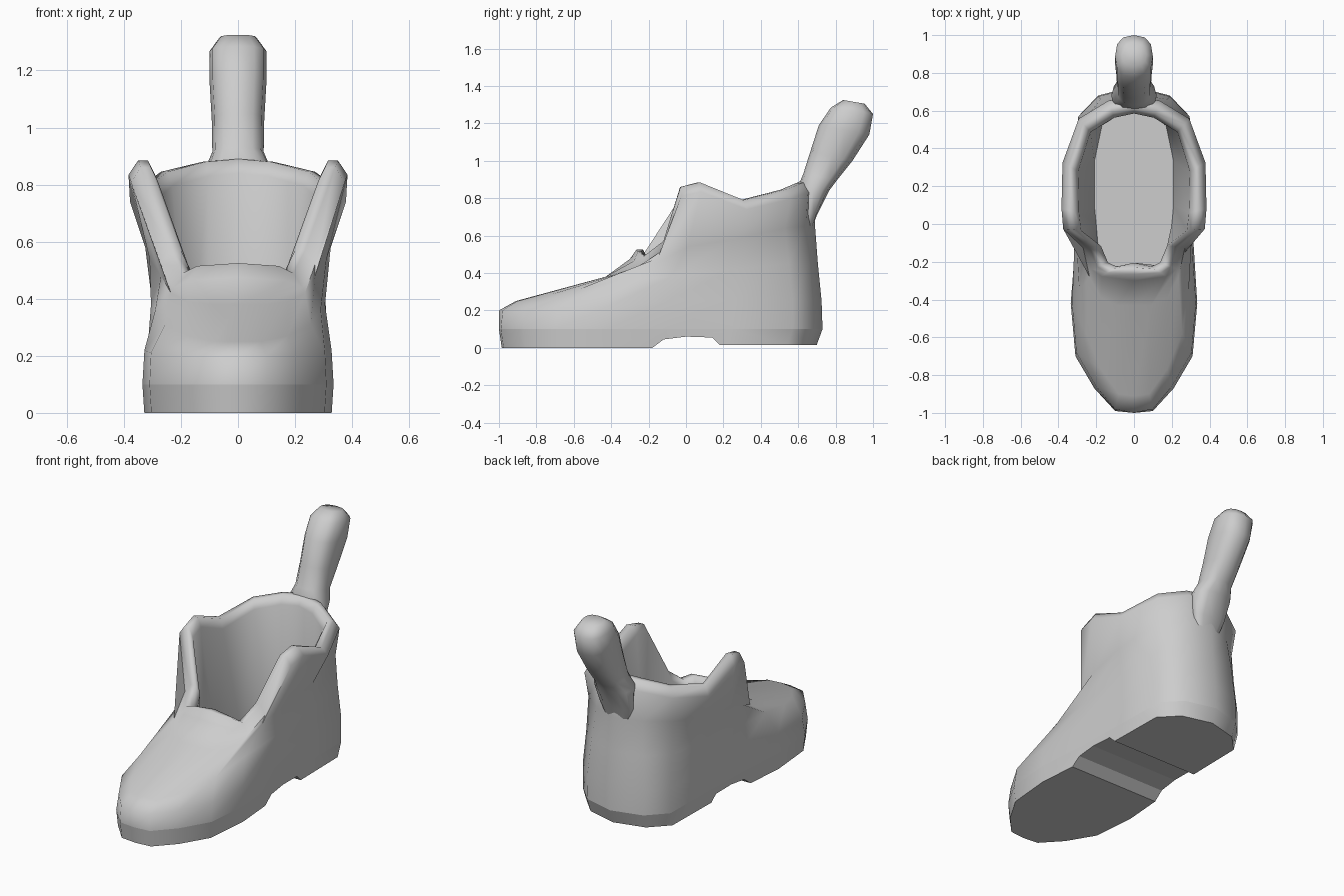
import bpy
import bmesh
import math
from mathutils import Vector

cube = bpy.data.objects.get("Cube")
if cube:
    bpy.data.objects.remove(cube)

grey = bpy.data.materials.new("mid_grey")
grey.use_nodes = True
colour = (0.61, 0.61, 0.61, 1)
grey.diffuse_color = colour
grey.node_tree.nodes["Principled BSDF"].inputs["Base Color"].default_value = colour


def full_ring(half):
    """Mirror a half outline that runs from the front centre to the back centre."""
    half = [Vector(p) for p in half]
    return half + [Vector((-p.x, p.y, p.z)) for p in half[-2:0:-1]]


def loft(name, rings):
    """Skin closed rings of equal length and cap both ends."""
    bm = bmesh.new()
    loops = [[bm.verts.new(p) for p in ring] for ring in rings]
    for low, high in zip(loops, loops[1:]):
        n = len(low)
        for i in range(n):
            j = (i + 1) % n
            bm.faces.new((low[i], low[j], high[j], high[i]))
    bm.faces.new(loops[0][::-1])
    bm.faces.new(loops[-1])
    bmesh.ops.recalc_face_normals(bm, faces=bm.faces)
    mesh = bpy.data.meshes.new(name)
    bm.to_mesh(mesh)
    bm.free()
    mesh.materials.append(grey)
    obj = bpy.data.objects.new(name, mesh)
    bpy.context.collection.objects.link(obj)
    return obj


def activate(obj):
    bpy.ops.object.select_all(action="DESELECT")
    obj.select_set(True)
    bpy.context.view_layer.objects.active = obj


def smooth(obj, degrees):
    activate(obj)
    bpy.ops.object.shade_smooth_by_angle(angle=math.radians(degrees))


def spread(half, distance, drop):
    """Push a rim outline outward from the ankle axis and lower it."""
    result = []
    for p in half:
        p = Vector(p)
        out = Vector((p.x * 2, p.y + 0.08, 0)).normalized()
        result.append(p + out * distance - Vector((0, 0, drop)))
    return result


# Half outlines of the foot, listed from toe to heel
sole_plan = [(0, -1), (.1, -.99), (.21, -.87), (.31, -.7), (.335, -.42),
             (.31, -.1), (.3, .25), (.295, .57), (.19, .68), (0, .73)]
sole_top = [(x, y, .1) for x, y in sole_plan]
sole_base = [(x * .98, y * .97 - .015, 0) for x, y in sole_plan]
toe_line = [(0, -1, .2), (.1, -.98, .2), (.2, -.86, .2), (.305, -.68, .21),
            (.328, -.42, .22), (.315, -.1, .25), (.3, .25, .25),
            (.295, .57, .25), (.19, .675, .25), (0, .725, .25)]
vamp_line = [(0, -.91, .25), (.08, -.9, .25), (.175, -.77, .27), (.255, -.58, .31),
             (.29, -.35, .36), (.305, -.08, .38), (.305, .25, .42),
             (.285, .55, .45), (.175, .66, .45), (0, .705, .45)]
ankle_line = [(0, -.43, .38), (.09, -.43, .38), (.175, -.39, .39), (.235, -.28, .42),
              (.27, -.15, .48), (.31, .01, .54), (.325, .25, .58),
              (.285, .53, .64), (.155, .64, .65), (0, .69, .65)]
rim = [(0, -.25, .525), (.13, -.25, .515), (.18, -.22, .49), (.22, -.12, .57),
       (.325, -.03, .86), (.335, .07, .885), (.335, .3, .79),
       (.26, .52, .845), (.12, .605, .88), (0, .63, .89)]
floor = [(0, -.23), (.13, -.22), (.17, -.19), (.19, -.12), (.2, 0),
         (.21, .1), (.21, .33), (.17, .52), (.1, .57), (0, .59)]
insole = [(x, y, .12) for x, y in floor]

# Boot body: sole, upper, rolled rim and hollow inside
sections = [sole_base, sole_top, toe_line, vamp_line, ankle_line,
            spread(rim, .05, .05), spread(rim, .015, 0), spread(rim, -.02, 0),
            spread(rim, -.045, .05), insole]
boot = loft("boot_body", [full_ring(s) for s in sections])

# Arch and heel step cut into the underside
arch = [(-.18, -.2), (-.18, 0), (-.12, .045), (0, .06), (.14, .055),
        (.18, .015), (.9, .015), (.9, -.2)]
cutter = loft("arch_cutter", [[(x, y, z) for y, z in arch] for x in (-.6, .6)])
cutter.hide_render = True
cut = boot.modifiers.new("arch", "BOOLEAN")
cut.operation = "DIFFERENCE"
cut.solver = "EXACT"
cut.object = cutter
activate(boot)
bpy.ops.object.modifier_apply(modifier=cut.name)
bpy.data.objects.remove(cutter)
smooth(boot, 70)

# Crisp edges along the welt and across the underside
for edge in boot.data.edges:
    ends = [boot.data.vertices[i].co.z for i in edge.vertices]
    if max(ends) < .105 and max(ends) - min(ends) < .03:
        edge.use_edge_sharp = True

# Pull tab rising from the heel: front (y, z), back (y, z), half width
tab_sections = [((.62, .62), (.66, .6), .07), ((.62, .74), (.7, .71), .11),
                ((.593, .85), (.765, .84), .12),
                ((.627, .93), (.81, .9), .09), ((.665, 1.05), (.89, 1), .092),
                ((.71, 1.19), (.98, 1.14), .1), ((.775, 1.285), (1, 1.25), .1),
                ((.84, 1.325), (.955, 1.305), .065)]
SIDES = 12
tab_rings = []
for front, back, width in tab_sections:
    a, b = Vector((0, *front)), Vector((0, *back))
    ring = []
    for i in range(SIDES):
        angle = 2 * math.pi * i / SIDES
        s, c = math.sin(angle), math.cos(angle)
        point = (a + b) / 2 + (b - a) / 2 * math.copysign(abs(c) ** .8, c)
        point.x = width * math.copysign(abs(s) ** .8, s)
        ring.append(point)
    tab_rings.append(ring)
tab = loft("pull_tab", tab_rings)
smooth(tab, 70)
